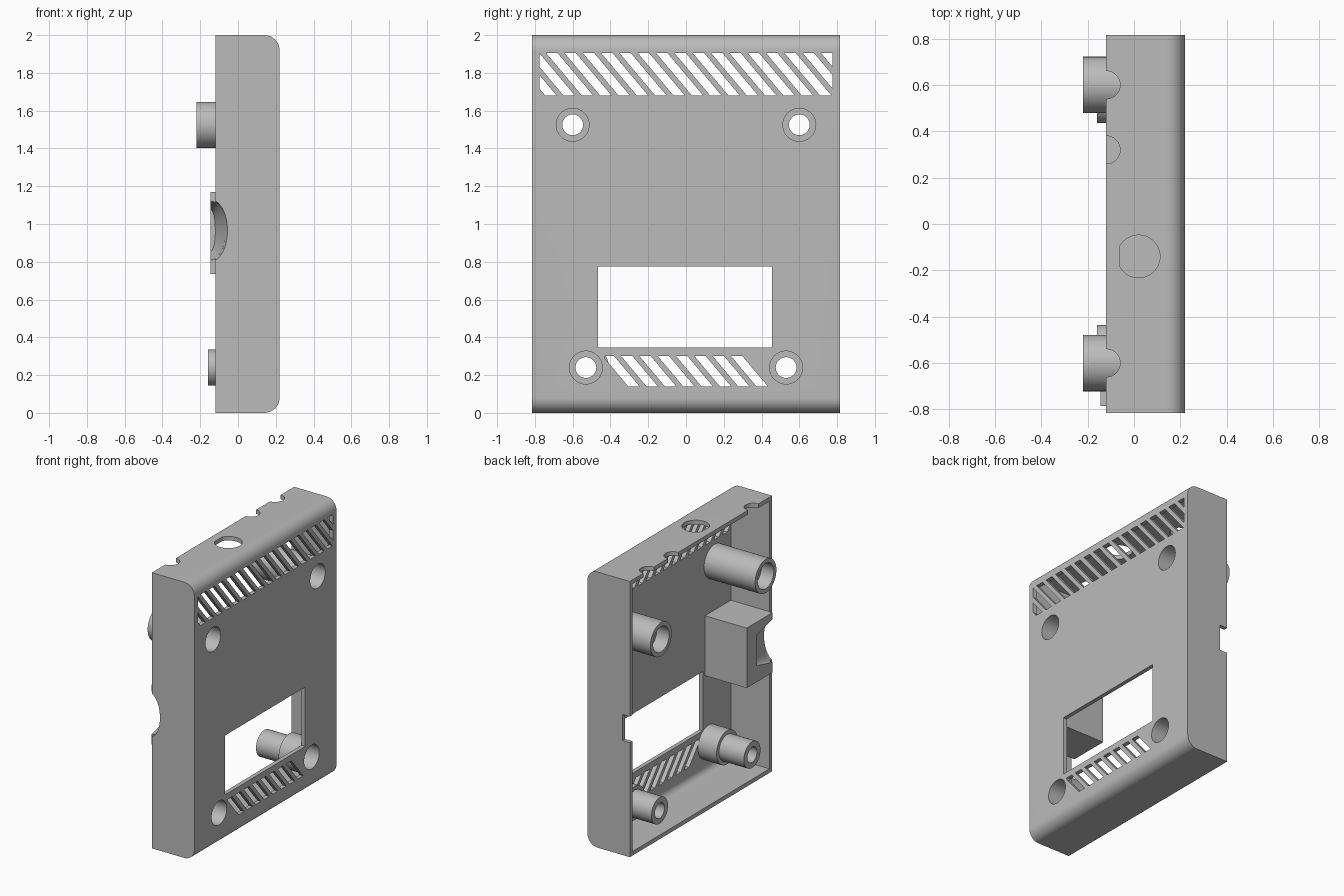
import bpy, bmesh, math
from mathutils import Vector

if "Cube" in bpy.data.objects:
    bpy.data.objects.remove(bpy.data.objects["Cube"])

GREY = (0.5, 0.5, 0.5, 1)
plastic = bpy.data.materials.new("grey_plastic")
plastic.use_nodes = True
plastic.diffuse_color = GREY
plastic.node_tree.nodes["Principled BSDF"].inputs["Base Color"].default_value = GREY

BACK, FRONT, HALF, HEIGHT = -0.12, 0.22, 0.815, 2.0   # case limits
WALL = 0.03
INNER = FRONT - WALL


def prism(bm, pts, axis, lo, hi, limits=None):
    """Extrude a 2D outline along an axis; limits clip its first coordinate."""
    def place(p, h):
        c = list(p)
        c.insert(axis, h)
        return c
    part = bmesh.new()
    part.faces.new([part.verts.new(place(p, lo)) for p in pts])
    for value, sign in zip(limits or (), (-1, 1)):
        bmesh.ops.bisect_plane(part, geom=part.verts[:] + part.edges[:] + part.faces[:],
                               plane_co=place((value, 0), 0), plane_no=place((sign, 0), 0),
                               clear_outer=True)
    if part.faces:
        res = bmesh.ops.extrude_face_region(part, geom=part.faces[:])
        shift = Vector((0, 0, 0))
        shift[axis] = hi - lo
        bmesh.ops.translate(part, vec=shift,
                            verts=[g for g in res["geom"] if isinstance(g, bmesh.types.BMVert)])
        bmesh.ops.recalc_face_normals(part, faces=part.faces[:])
        temp = bpy.data.meshes.new("temp")
        part.to_mesh(temp)
        bm.from_mesh(temp)
        bpy.data.meshes.remove(temp)
    part.free()


def finish(name, bm):
    bmesh.ops.recalc_face_normals(bm, faces=bm.faces[:])
    mesh = bpy.data.meshes.new(name)
    bm.to_mesh(mesh)
    bm.free()
    mesh.materials.append(plastic)
    obj = bpy.data.objects.new(name, mesh)
    bpy.context.collection.objects.link(obj)
    return obj


def cut(obj, cutter_bm):
    """Subtract a cutter and bake the result."""
    cutter = finish("cutter", cutter_bm)
    cutter.hide_render = True
    mod = obj.modifiers.new("cut", "BOOLEAN")
    mod.operation, mod.solver, mod.object = "DIFFERENCE", "EXACT", cutter
    bpy.context.view_layer.update()
    graph = bpy.context.evaluated_depsgraph_get()
    mesh = bpy.data.meshes.new_from_object(obj.evaluated_get(graph))
    obj.modifiers.clear()
    obj.data = mesh
    bpy.data.objects.remove(cutter)


def circle(a, b, r, n=48):
    return [(a + r * math.cos(math.tau * i / n), b + r * math.sin(math.tau * i / n))
            for i in range(n)]


def rect(a0, a1, b0, b1):
    return [(a0, b0), (a1, b0), (a1, b1), (a0, b1)]


def case_outline(back, inset, radius, steps=10):
    """Side outline, rounded at the top and bottom of the front panel."""
    x, low, high = FRONT - inset, inset, HEIGHT - inset
    pts = [(back, high), (back, low)]
    for z, start in ((low + radius, -90), (high - radius, 0)):
        for i in range(steps + 1):
            a = math.radians(start + 90 * i / steps)
            pts.append((x - radius + radius * math.cos(a), z + radius * math.sin(a)))
    return pts


# Hollow case
bm = bmesh.new()
prism(bm, case_outline(BACK, 0, 0.08), 1, -HALF, HALF)
case = finish("case_shell", bm)
bm = bmesh.new()
prism(bm, case_outline(BACK - 0.1, WALL, 0.05), 1, -HALF + WALL, HALF - WALL)
cut(case, bm)

# Panel openings: window, screw holes, slanted vents
TOP_POSTS, LOW_POSTS = (0.6, 1.525), (0.53, 0.24)
bm = bmesh.new()
prism(bm, rect(-0.465, 0.455, 0.345, 0.775), 0, 0.1, 0.3)
for y, z in (TOP_POSTS, LOW_POSTS):
    for side in (-1, 1):
        prism(bm, circle(side * y, z, 0.087), 0, 0.1, 0.3)
cut(case, bm)


def vents(first, count, z0, z1, limits):
    bm = bmesh.new()
    slant, width, pitch = 0.84 * (z1 - z0), 0.06, 0.097
    for i in range(count):
        y = first + i * pitch
        prism(bm, [(y, z1), (y + width, z1), (y + width + slant, z0), (y + slant, z0)],
              0, 0.1, 0.3, limits)
    cut(case, bm)


vents(-0.74 - 2 * 0.097, 18, 1.68, 1.905, (-0.775, 0.775))
vents(-0.44, 8, 0.14, 0.30, (-0.43, 0.43))

# Top wall: cable notches and flat-sided hole; left end wall: small notch
bm = bmesh.new()
for y in (-0.6, 0.32, 0.6):
    prism(bm, circle(BACK, y, 0.06), 2, 1.9, 2.1)
prism(bm, circle(0.02, -0.14, 0.092), 2, 1.9, 2.1, (-0.06, 0.5))
prism(bm, rect(-0.2, -0.06, 0.83, 1.02), 1, 0.7, 0.9)
cut(case, bm)


def plug_recess():
    """Tapered oval cutter."""
    bm = bmesh.new()
    rings = []
    for y, rx, rz in ((-0.85, 0.1, 0.172), (-0.6, 0.025, 0.11)):
        rings.append([bm.verts.new((-0.145 + rx * a, y, 0.965 + rz * b))
                      for a, b in circle(0, 0, 1)])
    n = len(rings[0])
    for i in range(n):
        j = (i + 1) % n
        bm.faces.new((rings[0][i], rings[0][j], rings[1][j], rings[1][i]))
    for ring in rings:
        bm.faces.new(ring)
    return bm


# Plug block against the front end wall
bm = bmesh.new()
prism(bm, rect(-0.145, INNER, 0.735, 1.17), 1, -HALF + WALL, -0.49)
block = finish("plug_block", bm)
cut(block, plug_recess())
cut(case, plug_recess())


def post(name, y, z, profile, n=48):
    """Turn a closed (x, radius) profile about the post axis."""
    bm = bmesh.new()
    rings = [[bm.verts.new((x, y + a, z + b)) for a, b in circle(0, 0, r, n)]
             for x, r in profile]
    for k, ring in enumerate(rings):
        nxt = rings[(k + 1) % len(rings)]
        for i in range(n):
            j = (i + 1) % n
            bm.faces.new((ring[i], ring[j], nxt[j], nxt[i]))
    return finish(name, bm)


# Screw posts: sockets above, stepped pegs below
SOCKET = [(INNER, 0.122), (-0.22, 0.122), (-0.22, 0.092), (-0.12, 0.092),
          (-0.12, 0.055), (0, 0.055), (0, 0.087), (INNER, 0.087)]
PEG = [(INNER, 0.122), (0.04, 0.122), (0.04, 0.095), (-0.16, 0.095),
       (-0.16, 0.055), (0.07, 0.055), (0.07, 0.087), (INNER, 0.087)]
parts = [case, block]
for label, side in (("front", -1), ("back", 1)):
    parts.append(post(label + "_upper_post", side * TOP_POSTS[0], TOP_POSTS[1], SOCKET))
    parts.append(post(label + "_lower_post", side * LOW_POSTS[0], LOW_POSTS[1], PEG))

# Smooth the curved surfaces, keep edges crisp
bpy.ops.object.select_all(action="DESELECT")
for obj in parts:
    obj.select_set(True)
bpy.context.view_layer.objects.active = case
bpy.ops.object.shade_smooth_by_angle(angle=math.radians(30))
